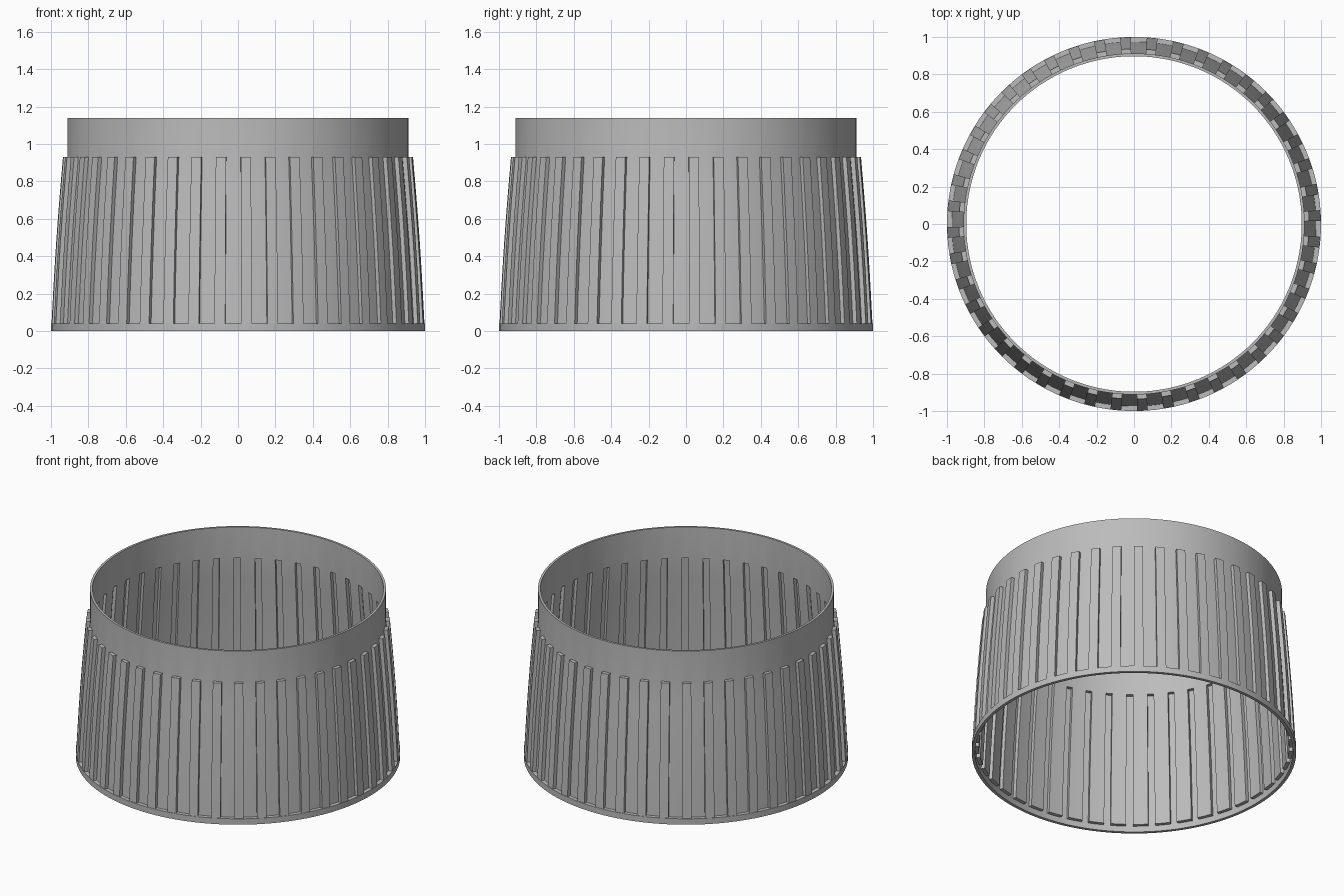
import bpy, bmesh, math

cube = bpy.data.objects.get("Cube")
if cube:
    bpy.data.objects.remove(cube, do_unlink=True)

HEIGHT, BAND_TOP, RIB_TOP = 1.14, 0.04, 0.93
COLLAR_OUT, COLLAR_IN = 0.912, 0.897
BASE_OUT, BASE_IN = 1.0, 0.98
RIBS = 44
PITCH = 2 * math.pi / RIBS
RIB_HALF = 0.029       # half the angle covered by a rib
SIDE_WALL = 0.007      # angle by which the inner groove is narrower
PHASE = -math.pi / 2 + 0.045
STEPS = 6


def taper(bottom, top):
    """Slightly bowed slope from the base band up to the collar."""
    pts = []
    for i in range(STEPS + 1):
        t = i / STEPS
        r = bottom + (top - bottom) * t + 0.005 * math.sin(math.pi * t)
        pts.append((r, BAND_TOP + (RIB_TOP - BAND_TOP) * t))
    return pts


def section(out_bottom, out_top, in_bottom, in_top):
    """Closed wall section: outside going up, then inside coming down."""
    outside = [(BASE_OUT, 0), (BASE_OUT, BAND_TOP)] + taper(out_bottom, out_top)
    outside += [(COLLAR_OUT, RIB_TOP), (COLLAR_OUT, HEIGHT)]
    inside = [(BASE_IN, 0), (BASE_IN, BAND_TOP)] + taper(in_bottom, in_top)
    inside += [(COLLAR_IN, RIB_TOP), (COLLAR_IN, HEIGHT)]
    return outside, inside[::-1]


rib = section(0.997, 0.936, 0.98, 0.92)
gap = section(0.974, COLLAR_OUT, 0.957, COLLAR_IN)

# One pitch of the corrugation: outer angle, inner angle, section
groove = RIB_HALF - SIDE_WALL
pitch_columns = [
    (-RIB_HALF, -groove, gap), (-RIB_HALF, -groove, rib),
    (0, 0, rib),
    (RIB_HALF, groove, rib), (RIB_HALF, groove, gap),
    (PITCH / 2, PITCH / 2, gap),
]

# Ribbed shell with plain collar and base band
bm = bmesh.new()
columns = []
for n in range(RIBS):
    start = PHASE + n * PITCH
    for out_angle, in_angle, (outside, inside) in pitch_columns:
        column = []
        for offset, pts in ((out_angle, outside), (in_angle, inside)):
            c, s = math.cos(start + offset), math.sin(start + offset)
            column += [bm.verts.new((r * c, r * s, z)) for r, z in pts]
        columns.append(column)

for i, left in enumerate(columns):
    right = columns[(i + 1) % len(columns)]
    for j in range(len(left)):
        k = (j + 1) % len(left)
        bm.faces.new((left[j], right[j], right[k], left[k]))

bmesh.ops.remove_doubles(bm, verts=bm.verts, dist=0.0005)
bmesh.ops.dissolve_degenerate(bm, edges=bm.edges, dist=0.0005)
bmesh.ops.recalc_face_normals(bm, faces=bm.faces)

mesh = bpy.data.meshes.new("ribbed_shell")
bm.to_mesh(mesh)
bm.free()
shell = bpy.data.objects.new("ribbed_shell", mesh)
bpy.context.collection.objects.link(shell)

# Plain grey material
grey = bpy.data.materials.new("plain_grey")
grey.use_nodes = True
colour = (0.5, 0.5, 0.5, 1)
grey.diffuse_color = colour
grey.node_tree.nodes["Principled BSDF"].inputs["Base Color"].default_value = colour
mesh.materials.append(grey)

bpy.ops.object.select_all(action="DESELECT")
shell.select_set(True)
bpy.context.view_layer.objects.active = shell
bpy.ops.object.shade_smooth_by_angle(angle=math.radians(30))
